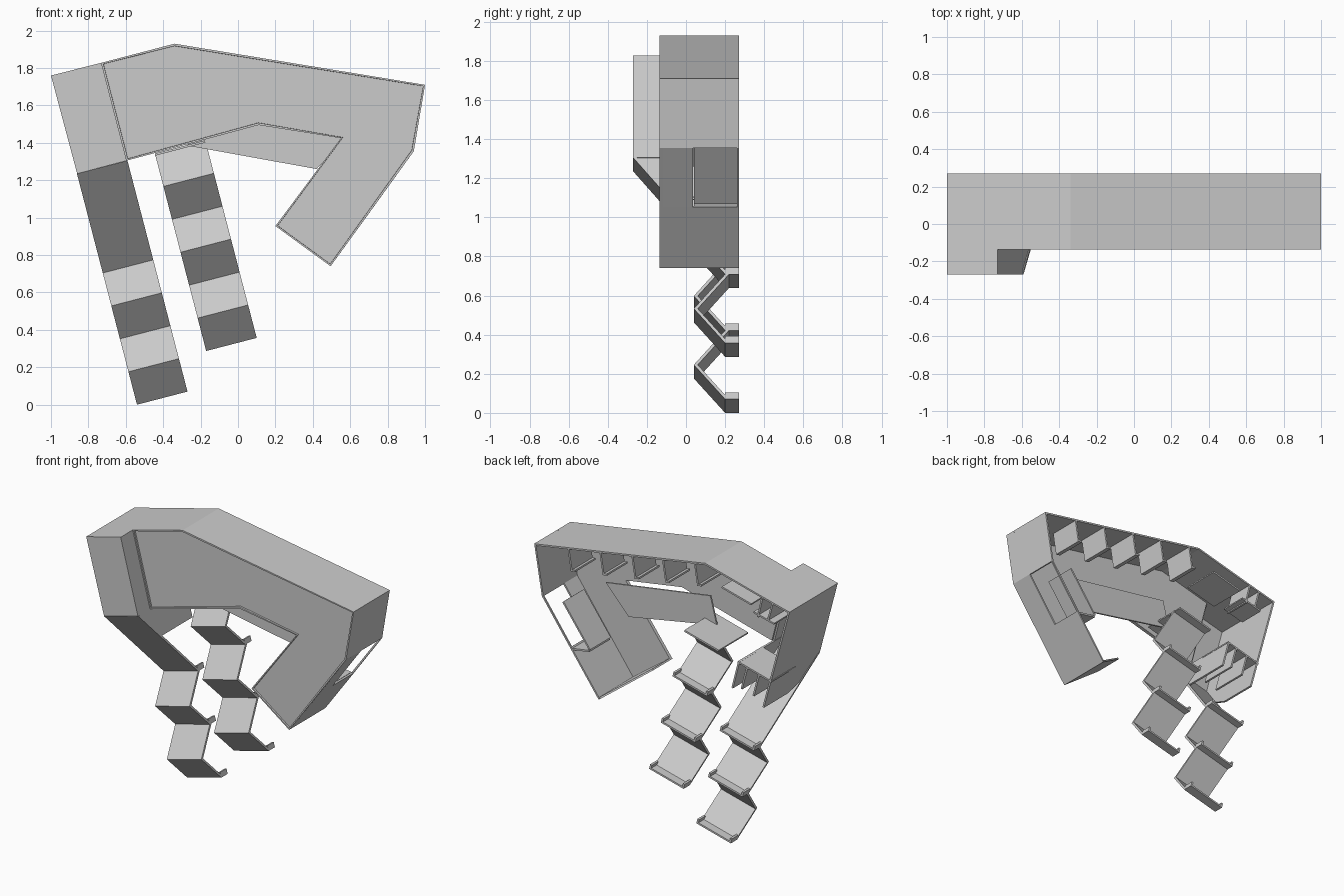
import bpy, bmesh
from mathutils import Vector as V

if "Cube" in bpy.data.objects:
    bpy.data.objects.remove(bpy.data.objects["Cube"])


def prism(name, pts, off, inset=False):
    """Solid made by sweeping a flat 3D outline along a vector."""
    bm = bmesh.new()
    off = V(off)
    a = [bm.verts.new(V(p)) for p in pts]
    b = [bm.verts.new(V(p) + off) for p in pts]
    front = bm.faces.new(a)
    bm.faces.new(b[::-1])
    n = len(a)
    for i in range(n):
        bm.faces.new((a[i], b[i], b[(i + 1) % n], a[(i + 1) % n]))
    bmesh.ops.recalc_face_normals(bm, faces=bm.faces[:])
    if inset:   # raised rim around a slightly sunken panel
        bmesh.ops.inset_region(bm, faces=[front], thickness=0.012, depth=0)
        bmesh.ops.inset_region(bm, faces=[front], thickness=0.001, depth=-0.012)
    me = bpy.data.meshes.new(name)
    bm.to_mesh(me)
    bm.free()
    ob = bpy.data.objects.new(name, me)
    bpy.context.collection.objects.link(ob)
    return ob


def plate(name, outline, y, t=0.012, inset=False):
    """Upright plate from an x/z outline."""
    return prism(name, [(x, y, z) for x, z in outline], (0, t, 0), inset)


def wall(name, p, q, y0, y1, t=0.012):
    """Wall standing on the x/z line p-q; thickness grows to the right of p->q."""
    d = (V(q) - V(p)).normalized()
    return prism(name, [(p[0], y0, p[1]), (q[0], y0, q[1]), (q[0], y1, q[1]), (p[0], y1, p[1])],
                 (d.y * t, 0, -d.x * t))


F, B, L = -0.135, 0.27, -0.27          # body front, back, left block front
I = F + 0.014                          # inside of the front panel

# Front panels
tl, tj, tp, tr = (-1, 1.76), (-0.73, 1.828), (-0.34, 1.93), (1.0, 1.71)
sr, ar, al = (0.94, 1.355), (0.495, 0.74), (0.2, 0.955)
ai, bm_, bj, bl = (0.55, 1.425), (0.11, 1.495), (-0.595, 1.305), (-0.86, 1.235)
plate("front_panel", [tj, tp, tr, sr, ar, al, ai, bm_, bj], F, 0.024, inset=True)
plate("left_block_panel", [tl, tj, bj, bl], L)

# Outer walls
wall("left_block_top", tl, tj, L, B)
wall("top_left_wall", tj, tp, I, B)
wall("top_right_wall", tp, tr, I, B)
wall("right_wall", tr, sr, I, B)
wall("left_block_inner_side", tj, bj, L, F + 0.012)
prism("left_wall", [(-1, L, 1.76), (-0.86, L, 1.235), (-0.815, -0.12, 1.08),
                    (-0.80, 0.0, 1.03), (-0.80, B, 1.03), (-1, B, 1.76)], (0.012, 0, 0.003))
prism("slope_side_wall", [(-0.597, L, 1.305), (-0.545, -0.09, 1.105), (-0.545, B, 1.105), (-0.597, B, 1.305)],
      (-0.012, 0, -0.003))

# Arm: closed lower wall, half-closed upper wall, sunken plate and thin rail at the opening
mid = (0.72, 1.05)
wall("arm_lower_wall", mid, ar, I, B)
wall("arm_upper_wall", sr, mid, I, 0.035)
wall("arm_rail", sr, mid, B - 0.01, B)
wall("arm_sunken_plate", (0.78, 1.355), (0.57, 1.07), 0.04, B)
wall("arm_sunken_return", (0.57, 1.07), (0.70, 1.05), 0.04, B)
prism("arm_end_wall", [(0.495, I, 0.74), (0.495, B, 0.74), (0.2, 0.08, 0.955), (0.2, I, 0.955)],
      (0.007, 0, 0.01))

# Recessed lower plate
plate("recessed_plate", [(-0.27, 1.385), (0.42, 1.26), (0.60, 1.455), (-0.22, 1.58)], 0.03)

# Hanging ribs under the top wall, each with a small foot
d = (V(tr) - V(tp)).normalized()
down = V((d.y, -d.x))
for i, x in enumerate((0.74, 0.49, 0.24, 0.0, -0.25)):
    s = V(tp) + d * ((x - tp[0]) / d.x)
    e = s + down * 0.165
    wall(f"rib_{i}", s, e, 0.04, B)
    wall(f"rib_foot_{i}", e, e - d * 0.035, 0.04, B)

# Inner shelf and small brackets in the left corner
wall("corner_shelf", (-0.70, 1.74), (-0.47, 1.80), 0.0, B)
for i, x in enumerate((-0.78, -0.86)):
    wall(f"corner_bracket_{i}", (x, 1.76 + (x + 0.97) * 0.26), (x + 0.035, 1.66), 0.08, B)
wall("corner_bracket_shelf", (-0.88, 1.65), (-0.72, 1.69), 0.08, B)

# Lower left shelf with gussets down to the slope
wall("lower_shelf", bl, bj, 0.0, B)
for i, k in enumerate((0.35, 0.7)):
    x, z = -0.86 + 0.265 * k, 1.235 + 0.07 * k
    prism(f"gusset_{i}", [(x, 0.0, z), (x, B, z), (x + 0.045, B, z - 0.17), (x + 0.045, 0.0, z - 0.17)],
          (0.012, 0, 0.003))


# Zigzag strips; each rear fold has a ledge with upturned ends
def strip(name, x0, z0, path, lips):
    def at(y, z):
        return (x0 - 0.26 * (z - z0), y, z)
    w = V((0.27, 0, 0.07))
    prism(name, [at(y, z) for y, z in path] + [at(y + 0.02, z) for y, z in path[::-1]], w)
    for i in range(lips):
        z = path[2 * i][1]

        def quad(h):
            return [at(0.2, z), at(B, z), at(B, z + h), at(0.2, z + h)]
        prism(f"{name}_ledge_{i}", quad(0.012), w)
        prism(f"{name}_end_a_{i}", quad(0.035), w * 0.05)
        prism(f"{name}_end_b_{i}", [V(p) + w * 0.95 for p in quad(0.035)], w * 0.05)


def zigzag(z0, count):
    return [(0.2 if i % 2 == 0 else 0.04, z0 + 0.176 * i) for i in range(count)]


strip("left_strip", -0.54, 0.0, zigzag(0.0, 5) + [(L, 1.235)], 3)
strip("middle_strip", -0.17, 0.287, zigzag(0.287, 7), 3)
wall("middle_strip_shelf", (-0.445, 1.343), (-0.177, 1.413), -0.06, B)
